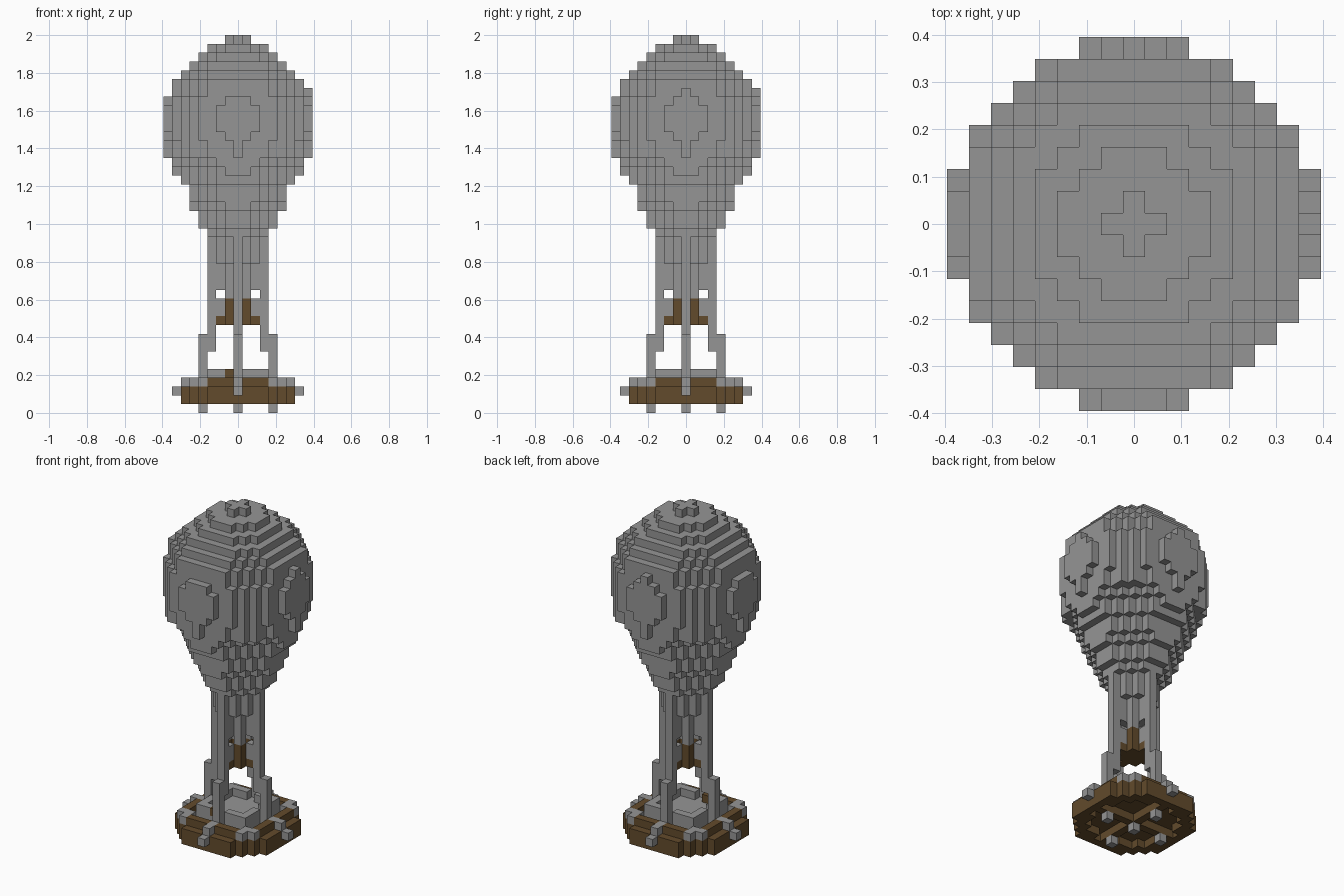
import bpy, bmesh, math
from mathutils import Vector

if "Cube" in bpy.data.objects:
    bpy.data.objects.remove(bpy.data.objects["Cube"])

V = 2 / 43  # edge length of one block


def material(name, rgb):
    m = bpy.data.materials.new(name)
    m.use_nodes = True
    m.diffuse_color = (*rgb, 1)
    m.node_tree.nodes["Principled BSDF"].inputs["Base Color"].default_value = (*rgb, 1)
    return m


GREY = material("stone grey", (0.3, 0.3, 0.3))
BROWN = material("wood brown", (0.123, 0.07, 0.025))


def blocks(name, cells, mat):
    """Skin a set of (x, y, layer) blocks and merge the flat areas."""
    cells = set(cells)
    bm = bmesh.new()
    points = {}

    def vert(p):
        key = tuple(round(c * 2) for c in p)
        if key not in points:
            points[key] = bm.verts.new(p * V)
        return points[key]

    for c in cells:
        centre = Vector(c) + Vector((0, 0, 0.5))
        for axis in range(3):
            for sign in (-1, 1):
                n = Vector((0, 0, 0))
                n[axis] = sign
                if tuple(int(a + b) for a, b in zip(c, n)) in cells:
                    continue
                u = Vector((0, 0, 0))
                u[(axis + 1) % 3] = 0.5
                w = n.cross(u)
                mid = centre + n / 2
                ring = [mid - u - w, mid + u - w, mid + u + w, mid - u + w]
                bm.faces.new([vert(p) for p in ring])
    bmesh.ops.dissolve_limit(bm, angle_limit=math.radians(1),
                             verts=bm.verts[:], edges=bm.edges[:])
    mesh = bpy.data.meshes.new(name)
    bm.to_mesh(mesh)
    bm.free()
    mesh.materials.append(mat)
    ob = bpy.data.objects.new(name, mesh)
    bpy.context.collection.objects.link(ob)
    return ob


def grid(k, rule):
    """Blocks of one layer that satisfy a rule."""
    span = range(-8, 9)
    return [(x, y, k) for x in span for y in span if rule(x, y)]


def disc(k, r):
    return grid(k, lambda x, y: x * x + y * y <= r * r)


def octagon(k, half, total):
    """A square of the given half width with its corners cut diagonally."""
    return grid(k, lambda x, y: max(abs(x), abs(y)) <= half
                and abs(x) + abs(y) <= total)


def around(r, layers):
    """Columns repeated on the four sides."""
    return [(x, y, k) for k in layers
            for x, y in ((r, 0), (-r, 0), (0, r), (0, -r))]


def corners(a, b, layers):
    """Columns repeated in the four diagonal corners."""
    return [(sx * p, sy * q, k) for k in layers for sx in (-1, 1)
            for sy in (-1, 1) for p, q in ((a, b), (b, a))]


# Balloon envelope: tapering lower part, round belly, stepped crown
lower = [(3, 4), (4, 5), (4, 5), (5, 6), (5, 7), (5, 7), (6, 8), (7, 8), (7, 9)]
belly = [8.02, 8.02, 8.1, 8.4, 8.4, 8.4, 8.1, 7.8]
crown = [(7, 10), (6, 9), (5, 8), (4, 6), (3, 4), (1, 1)]
envelope = [c for i, s in enumerate(lower) for c in octagon(20 + i, *s)]
envelope += [c for i, r in enumerate(belly) for c in disc(29 + i, r)]
envelope += [c for i, s in enumerate(crown) for c in octagon(37 + i, *s)]
envelope += [(8, 0, 36), (0, 8, 36)]
blocks("balloon_envelope", envelope, GREY)

# Throat below the mouth
throat = [c for k in range(17, 20) for c in octagon(k, 2, 3)]
throat += [c for k in range(14, 17) for c in octagon(k, 2, 2)]
throat += corners(1, 1, [13]) + [(0, 0, 13)]
blocks("envelope_throat", throat, GREY)

# Burner hanging in the middle, with short arms to the ropes
burner = corners(1, 1, [11, 12]) + [(0, 0, 11), (0, 0, 12)]
blocks("burner", burner + octagon(10, 2, 2), BROWN)
blocks("burner_arms", around(2, [11, 12]), GREY)

# Four ropes, stepping outward near the basket
blocks("ropes", around(3, range(7, 20)) + around(4, range(3, 9)), GREY)

# Basket: deck, outer frame and crossed beams beneath, raised side walls
R = 6.75
basket = disc(2, R)
basket += grid(1, lambda x, y: x * x + y * y <= R * R
               and (x * x + y * y > 26 or x == 0 or y == 0))
basket += grid(3, lambda x, y: max(abs(x), abs(y)) == 5
               and 1 <= min(abs(x), abs(y)) <= 3)
basket.append((-1, -3, 4))
blocks("basket", basket, BROWN)

# Grey corner posts, rope hooks and feet
blocks("corner_posts", corners(4, 4, [3]) + corners(5, 4, [3]), GREY)
blocks("hooks", around(7, [2]) + around(6, [3]) + around(5, [3]), GREY)
blocks("feet", around(4, [0]) + [(0, 0, 0)], GREY)

# Floor lining and the low seats inside the basket
blocks("floor_lining", octagon(3, 3, 6), GREY)
blocks("seats", grid(4, lambda x, y: max(abs(x), abs(y)) == 3
                     and min(abs(x), abs(y)) >= 1 and (x, y) != (-1, -3)), GREY)
